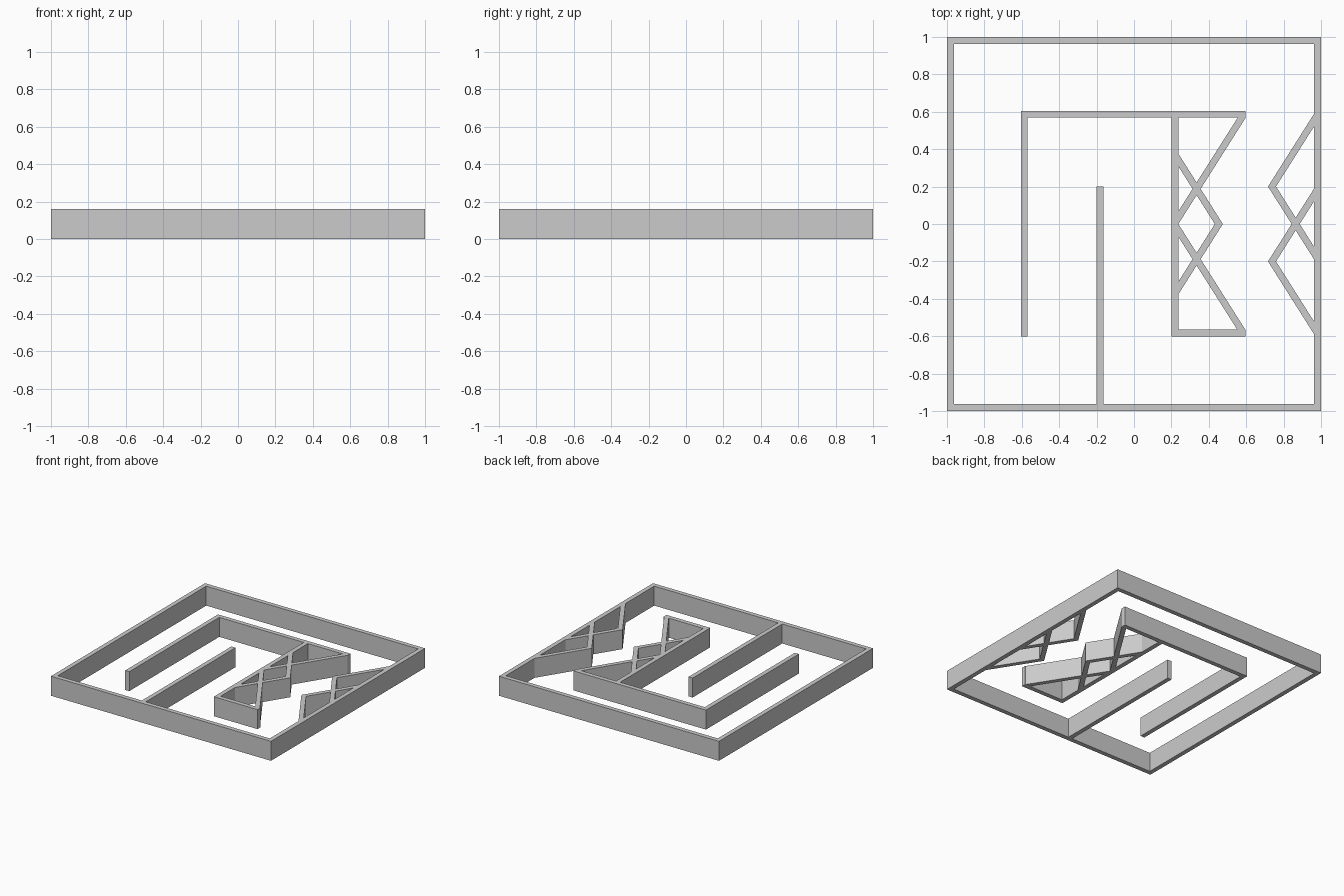
import bpy
import bmesh

if "Cube" in bpy.data.objects:
    bpy.data.objects.remove(bpy.data.objects["Cube"])

H = 0.16      # wall height
T = 0.037     # straight wall thickness
W = 0.043     # slanted wall width measured along x
S = 1.58      # slope of slanted walls


def prism(name, pts):
    """Extrude a flat outline from the ground to wall height."""
    bm = bmesh.new()
    face = bm.faces.new([bm.verts.new((x, y, 0)) for x, y in pts])
    top = bmesh.ops.extrude_face_region(bm, geom=[face])["geom"]
    bmesh.ops.translate(bm, vec=(0, 0, H),
                        verts=[v for v in top if isinstance(v, bmesh.types.BMVert)])
    bmesh.ops.recalc_face_normals(bm, faces=bm.faces)
    mesh = bpy.data.meshes.new(name)
    bm.to_mesh(mesh)
    bm.free()
    ob = bpy.data.objects.new(name, mesh)
    bpy.context.collection.objects.link(ob)
    return ob


def wall(name, x0, x1, y0, y1):
    return prism(name, [(x0, y0), (x1, y0), (x1, y1), (x0, y1)])


def chevron(name, tip_x, tip_y, wall_x):
    """V-shaped wall with its point at the tip and both arms ending on a wall."""
    d = 1 if tip_x > wall_x else -1
    inner_x = tip_x - d * W
    a = S * abs(tip_x - wall_x)
    b = S * abs(inner_x - wall_x)
    return prism(name, [(tip_x, tip_y), (wall_x, tip_y + a), (wall_x, tip_y + b),
                        (inner_x, tip_y), (wall_x, tip_y - b), (wall_x, tip_y - a)])


# Outer square frame
wall("outer_wall_left", -1, -1 + T, -1, 1)
wall("outer_wall_right", 1 - T, 1, -1, 1)
wall("outer_wall_back", -1 + T, 1 - T, 1 - T, 1)
wall("outer_wall_front", -1 + T, 1 - T, -1, -1 + T)

# Straight inner walls
wall("front_spur", -0.2, -0.2 + T, -1 + T, 0.2)
wall("inner_wall_left", -0.605, -0.605 + T, -0.6, 0.605)
wall("inner_wall_back", -0.605 + T, 0.597, 0.605 - T, 0.605)
wall("inner_wall_right", 0.2, 0.2 + T, -0.6, 0.605 - T)
wall("inner_wall_front", 0.2 + T, 0.597, -0.6, -0.6 + T)

# Slanted braces and central chevron beside the inner wall
X0, X1, Y1 = 0.2 + T, 0.597, 0.568
for side, s in (("back", 1), ("front", -1)):
    prism("slanted_brace_" + side,
          [(X0, 0), (X1, s * Y1), (X1 - W, s * Y1), (X0, s * W * S)])
chevron("inner_chevron", 0.475, 0, X0)

# Pair of chevrons on the right outer wall
for side, y in (("back", 0.2), ("front", -0.2)):
    chevron("outer_chevron_" + side, 0.716, y, 1 - T)
